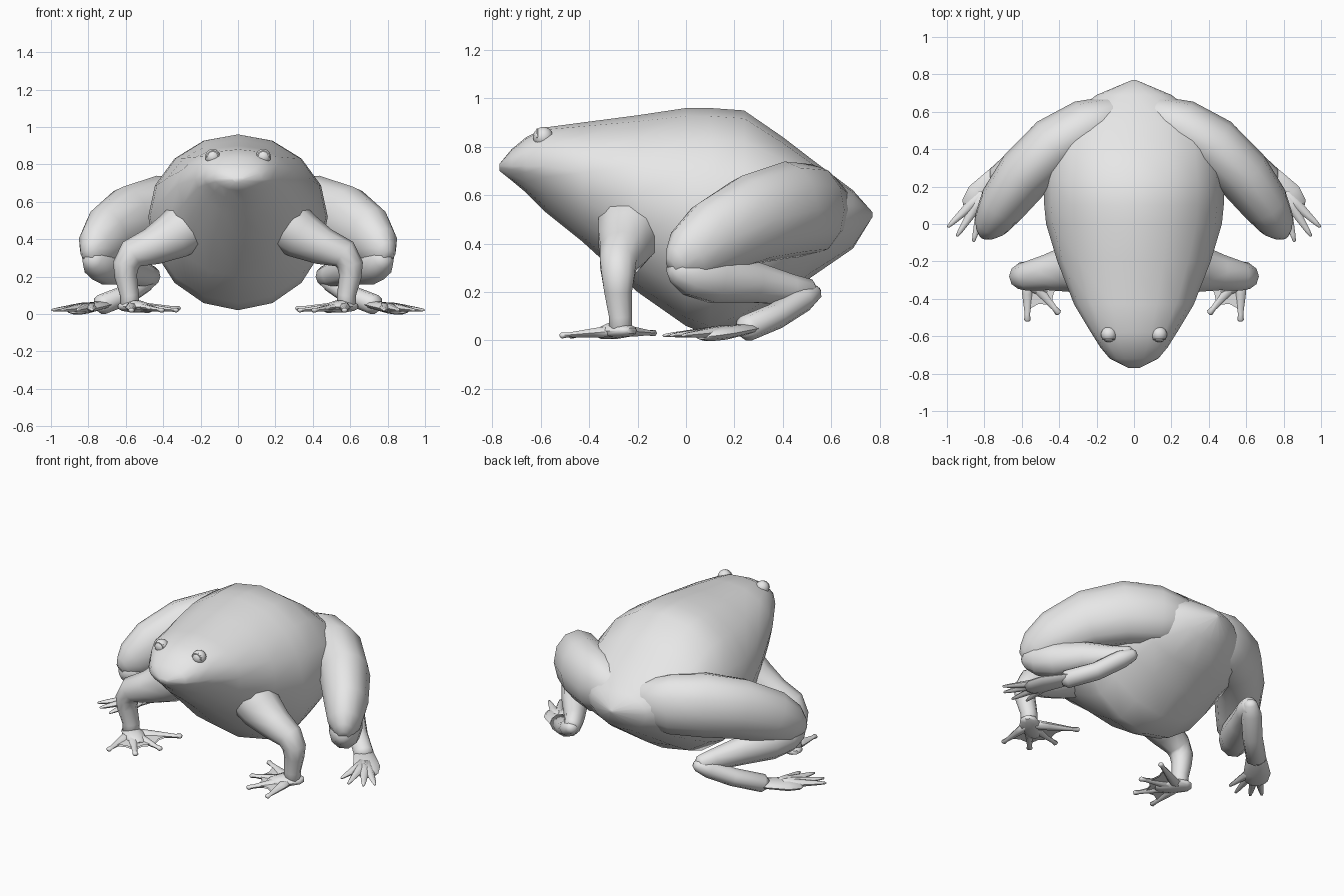
import bpy, bmesh, math
from mathutils import Vector

cube = bpy.data.objects.get("Cube")
if cube:
    bpy.data.objects.remove(cube, do_unlink=True)

grey = (0.8, 0.8, 0.8, 1)
skin = bpy.data.materials.new("light_grey_skin")
skin.use_nodes = True
skin.diffuse_color = grey
skin.node_tree.nodes["Principled BSDF"].inputs["Base Color"].default_value = grey


def finish(name, bm, mirror=True):
    """Turn a bmesh into a smooth grey object, optionally mirrored in x."""
    bmesh.ops.recalc_face_normals(bm, faces=bm.faces)
    mesh = bpy.data.meshes.new(name)
    bm.to_mesh(mesh)
    bm.free()
    mesh.materials.append(skin)
    part = bpy.data.objects.new(name, mesh)
    bpy.context.collection.objects.link(part)
    bpy.ops.object.select_all(action='DESELECT')
    part.select_set(True)
    bpy.context.view_layer.objects.active = part
    bpy.ops.object.shade_smooth_by_angle(angle=math.radians(55))
    if mirror:
        part.modifiers.new("Mirror", 'MIRROR')


def skin_rings(bm, rings):
    """Bridge rings of points and cap both ends."""
    loops = [[bm.verts.new(point) for point in ring] for ring in rings]
    count = len(loops[0])
    for first, second in zip(loops, loops[1:]):
        for i in range(count):
            j = (i + 1) % count
            bm.faces.new((first[i], first[j], second[j], second[i]))
    bm.faces.new(loops[0])
    bm.faces.new(loops[-1])


def limb(bm, stations, across=Vector((0, 0, 1)), tall=1.0, sides=10):
    """Loft a tube through (x, y, z, radius) stations and round off its ends."""
    points = [Vector(station[:3]) for station in stations]
    radii = [station[3] for station in stations]
    start = (points[0] - points[1]).normalized() * radii[0] * 0.5
    end = (points[-1] - points[-2]).normalized() * radii[-1] * 0.5
    points = [points[0] + start] + points + [points[-1] + end]
    radii = [radii[0] / 2] + radii + [radii[-1] / 2]
    rings = []
    for i, (point, radius) in enumerate(zip(points, radii)):
        before = points[max(i - 1, 0)]
        after = points[min(i + 1, len(points) - 1)]
        tangent = (after - before).normalized()
        side = tangent.cross(across).normalized()
        up = side.cross(tangent) * tall
        angles = [math.tau * k / sides for k in range(sides)]
        rings.append([point + (side * math.cos(a) + up * math.sin(a)) * radius for a in angles])
    skin_rings(bm, rings)


def digits(bm, root, tips, web, thick, knob):
    """Tapered digits from a root to each tip, with webbing between them."""
    root = Vector(root)
    tips = [Vector(tip) for tip in tips]
    profile = [(0.1, thick), (0.4, thick * 0.8), (0.85, thick * 0.4), (0.97, knob)]
    for tip in tips:
        limb(bm, [(*root.lerp(tip, f), radius) for f, radius in profile], tall=0.8, sides=6)
    for left, right in zip(tips, tips[1:]):
        middle = (left + right) / 2
        corners = [root, root.lerp(left, web), root.lerp(middle, web * 0.9), root.lerp(right, web)]
        for lift in (0.005, -0.005):
            offset = Vector((0, 0, lift))
            bm.faces.new([bm.verts.new(corner + offset) for corner in corners])


# Body and head: position along y, half width, top and bottom heights
body_stations = [
    (-0.77, 0.03, 0.73, 0.7), (-0.72, 0.13, 0.79, 0.66), (-0.66, 0.18, 0.84, 0.61),
    (-0.58, 0.23, 0.88, 0.53), (-0.43, 0.32, 0.9, 0.41), (-0.2, 0.41, 0.93, 0.2),
    (0, 0.47, 0.96, 0.06), (0.1, 0.48, 0.96, 0.02), (0.24, 0.48, 0.95, 0.08),
    (0.4, 0.46, 0.84, 0.18), (0.53, 0.41, 0.74, 0.27), (0.69, 0.2, 0.62, 0.38),
    (0.77, 0.01, 0.53, 0.51)]
bm = bmesh.new()
rings = []
for y, width, top, low in body_stations:
    widest = 0.52 + 0.2 * min(1, max(0, -y * 2))
    is_head = y < -0.5
    ring = []
    for k in range(16):
        angle = math.tau * k / 16
        rise = math.sin(angle)
        # The head has a boxy brow above the lip and a shallow jaw below it
        if rise > 0:
            z = widest + (top - widest) * rise ** (0.75 if is_head else 1)
        else:
            z = widest - (widest - low) * abs(rise) ** (1.5 if is_head else 1)
        ring.append((width * math.cos(angle), y, z))
    rings.append(ring)
skin_rings(bm, rings)
finish("body", bm, mirror=False)

# Eyes with a thin lid ridge
eye = Vector((0.135, -0.59, 0.84))
bm = bmesh.new()
bmesh.ops.create_uvsphere(bm, u_segments=14, v_segments=10, radius=0.042)
bmesh.ops.translate(bm, verts=bm.verts, vec=eye)
finish("eyes", bm)
bm = bmesh.new()
arc = [math.pi * k / 7 for k in range(8)]
lid = [eye + Vector((math.cos(a), -0.8, math.sin(a))) * 0.03 for a in arc]
limb(bm, [(*point, 0.007) for point in lid], across=Vector((0, 1, 0)), sides=6)
finish("eyelids", bm)

# Front legs
bm = bmesh.new()
limb(bm, [(0.1, -0.2, 0.6, 0.13), (0.22, -0.22, 0.51, 0.15), (0.34, -0.24, 0.42, 0.13),
          (0.46, -0.26, 0.36, 0.1), (0.57, -0.28, 0.32, 0.08), (0.6, -0.28, 0.26, 0.07),
          (0.6, -0.28, 0.2, 0.06), (0.58, -0.27, 0.1, 0.05), (0.58, -0.27, 0.05, 0.05)],
     across=Vector((0, 1, 0)))
finish("front_legs", bm)

# Hands
bm = bmesh.new()
limb(bm, [(0.61, -0.24, 0.04, 0.05), (0.54, -0.3, 0.04, 0.07), (0.48, -0.34, 0.03, 0.05)],
     tall=0.5)
digits(bm, (0.57, -0.28, 0.04),
       [(0.57, -0.52, 0.02), (0.4, -0.48, 0.02), (0.32, -0.33, 0.02), (0.31, -0.13, 0.03)],
       web=0.75, thick=0.035, knob=0.018)
finish("hands", bm)

# Hind legs: thigh, folded shank, then the long ankle and foot
bm = bmesh.new()
limb(bm, [(0.1, 0.58, 0.54, 0.11), (0.25, 0.52, 0.54, 0.15), (0.42, 0.42, 0.54, 0.16),
          (0.58, 0.27, 0.5, 0.15), (0.7, 0.11, 0.42, 0.13), (0.76, 0.01, 0.35, 0.1),
          (0.79, -0.04, 0.32, 0.06)], tall=1.25, sides=12)
finish("thighs", bm)
bm = bmesh.new()
limb(bm, [(0.78, -0.04, 0.3, 0.06), (0.75, 0.02, 0.28, 0.09), (0.69, 0.12, 0.26, 0.1),
          (0.6, 0.28, 0.24, 0.08), (0.5, 0.43, 0.21, 0.06), (0.46, 0.51, 0.2, 0.05)],
     tall=1.1)
finish("shanks", bm)
bm = bmesh.new()
limb(bm, [(0.45, 0.53, 0.2, 0.04), (0.5, 0.48, 0.17, 0.06), (0.6, 0.37, 0.1, 0.06),
          (0.73, 0.25, 0.05, 0.06)], tall=0.9)
limb(bm, [(0.72, 0.26, 0.05, 0.06), (0.82, 0.15, 0.03, 0.08), (0.86, 0.09, 0.02, 0.07)],
     tall=0.35)
digits(bm, (0.79, 0.18, 0.04),
       [(1, -0.02, 0.02), (0.95, -0.07, 0.02), (0.86, -0.1, 0.02), (0.78, -0.06, 0.02)],
       web=0.55, thick=0.035, knob=0.008)
finish("hind_feet", bm)
